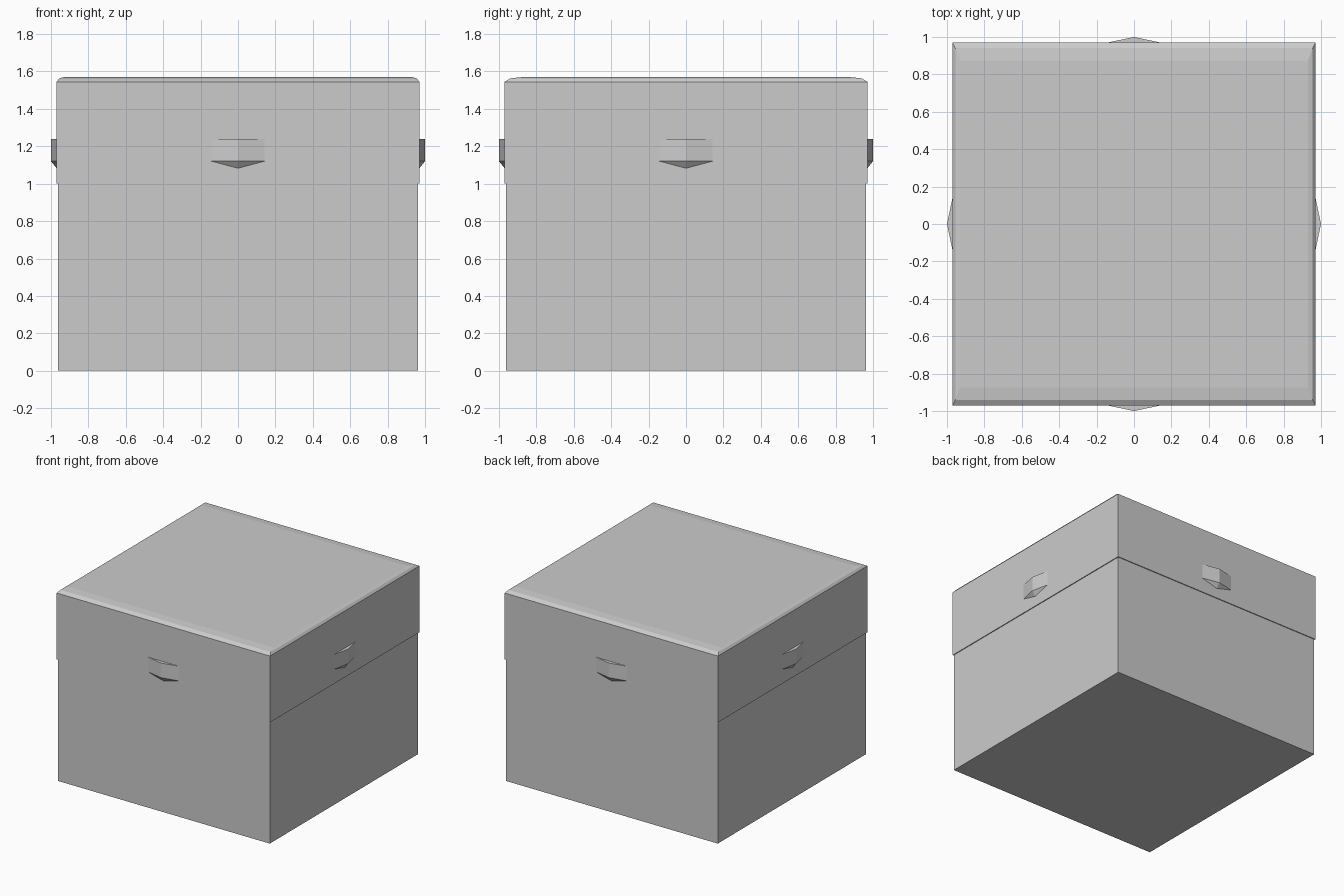
import bpy, bmesh
from math import pi
from mathutils import Matrix

if "Cube" in bpy.data.objects:
    bpy.data.objects.remove(bpy.data.objects["Cube"])


def make_object(name, bm):
    bmesh.ops.recalc_face_normals(bm, faces=bm.faces)
    mesh = bpy.data.meshes.new(name)
    bm.to_mesh(mesh)
    bm.free()
    obj = bpy.data.objects.new(name, mesh)
    bpy.context.collection.objects.link(obj)
    return obj


def stacked_box(name, rings, cap_top=True):
    """Loft rectangular rings given as (half x, half y, z)."""
    bm = bmesh.new()
    loops = [[bm.verts.new((sx * hx, sy * hy, z))
              for sx, sy in ((-1, -1), (1, -1), (1, 1), (-1, 1))]
             for hx, hy, z in rings]
    for low, high in zip(loops, loops[1:]):
        for i in range(4):
            j = (i + 1) % 4
            bm.faces.new((low[i], low[j], high[j], high[i]))
    bm.faces.new(loops[0][::-1])
    if cap_top:
        bm.faces.new(loops[-1])
    return make_object(name, bm)


def wedge_handle(name, angle):
    """V-fronted grip with a pointed underside, on the side turned by angle."""
    bm = bmesh.new()
    wall, tip, half = -0.968, -1.0, 0.15
    top = [bm.verts.new((x, y, 1.24)) for x, y in ((-half, wall), (0, tip), (half, wall))]
    low = [bm.verts.new((x, y, 1.12)) for x, y in ((-half, wall), (0, tip), (half, wall))]
    point = bm.verts.new((0, wall, 1.08))
    bm.faces.new(top)
    for i in range(2):
        bm.faces.new((top[i], low[i], low[i + 1], top[i + 1]))
        bm.faces.new((low[i], point, low[i + 1]))
    bm.faces.new((top[2], low[2], point, low[0], top[0]))
    bmesh.ops.transform(bm, matrix=Matrix.Rotation(angle, 4, 'Z'), verts=bm.verts)
    return make_object(name, bm)


# Box body, closed by the lid above
stacked_box("box_body", [(0.963, 0.963, 0), (0.963, 0.963, 1.0)], cap_top=False)

# Slightly overhanging lid with a softened upper rim
stacked_box("lid", [(0.97, 0.97, 1.0), (0.97, 0.97, 1.545),
                    (0.955, 0.94, 1.563), (0.93, 0.875, 1.57)])

# Grips in the middle of each lid side
for i, side in enumerate(("front", "right", "back", "left")):
    wedge_handle(side + "_handle", i * pi / 2)
